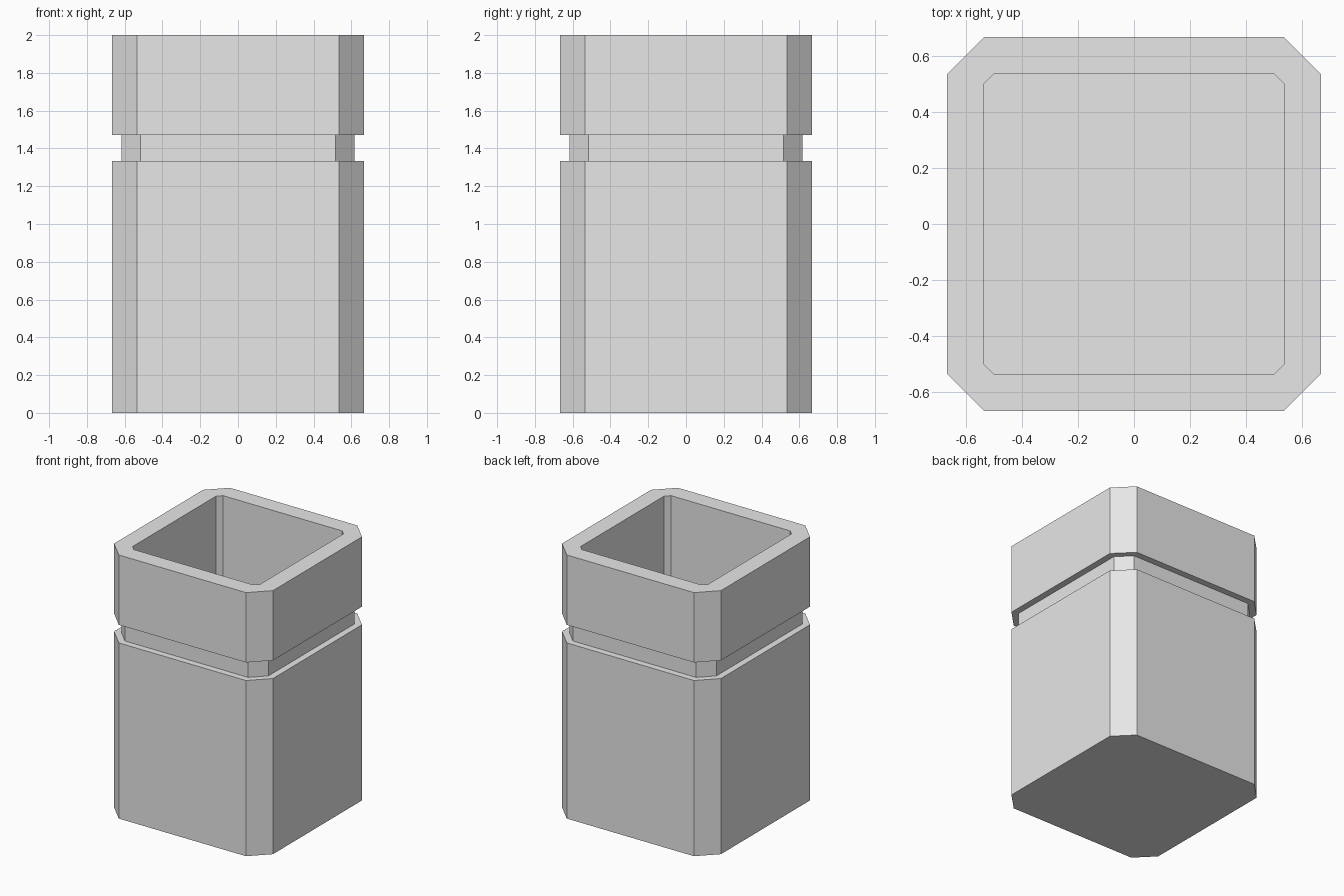
import bpy, bmesh

cube = bpy.data.objects.get("Cube")
if cube:
    bpy.data.objects.remove(cube, do_unlink=True)

grey = bpy.data.materials.new("light_grey")
grey.use_nodes = True
grey.diffuse_color = (0.8, 0.8, 0.8, 1)
grey.node_tree.nodes["Principled BSDF"].inputs["Base Color"].default_value = grey.diffuse_color


def ring(bm, half, cut, z):
    """Square outline with chamfered corners."""
    e = half - cut
    quarter = [(half, -e), (half, e)]
    points = []
    for _ in range(4):
        points += quarter
        quarter = [(-y, x) for x, y in quarter]
    return [bm.verts.new((x, y, z)) for x, y in points]


# Outer wall with groove, flat rim, then the cavity down to its floor:
# half width, corner chamfer, height
OUTER, GROOVE, INNER = (0.667, 0.133), (0.617, 0.1), (0.535, 0.035)
profile = [
    (*OUTER, 0), (*OUTER, 1.333),
    (*GROOVE, 1.333), (*GROOVE, 1.47),
    (*OUTER, 1.47), (*OUTER, 2),
    (*INNER, 2), (*INNER, 0.133),
]

bm = bmesh.new()
rings = [ring(bm, *level) for level in profile]
for low, high in zip(rings, rings[1:]):
    for i in range(len(low)):
        j = (i + 1) % len(low)
        bm.faces.new((low[i], low[j], high[j], high[i]))
bm.faces.new(rings[0][::-1])   # underside
bm.faces.new(rings[-1])        # cavity floor
bmesh.ops.recalc_face_normals(bm, faces=bm.faces)

mesh = bpy.data.meshes.new("square_container")
bm.to_mesh(mesh)
bm.free()
mesh.materials.append(grey)
container = bpy.data.objects.new("square_container", mesh)
bpy.context.collection.objects.link(container)
